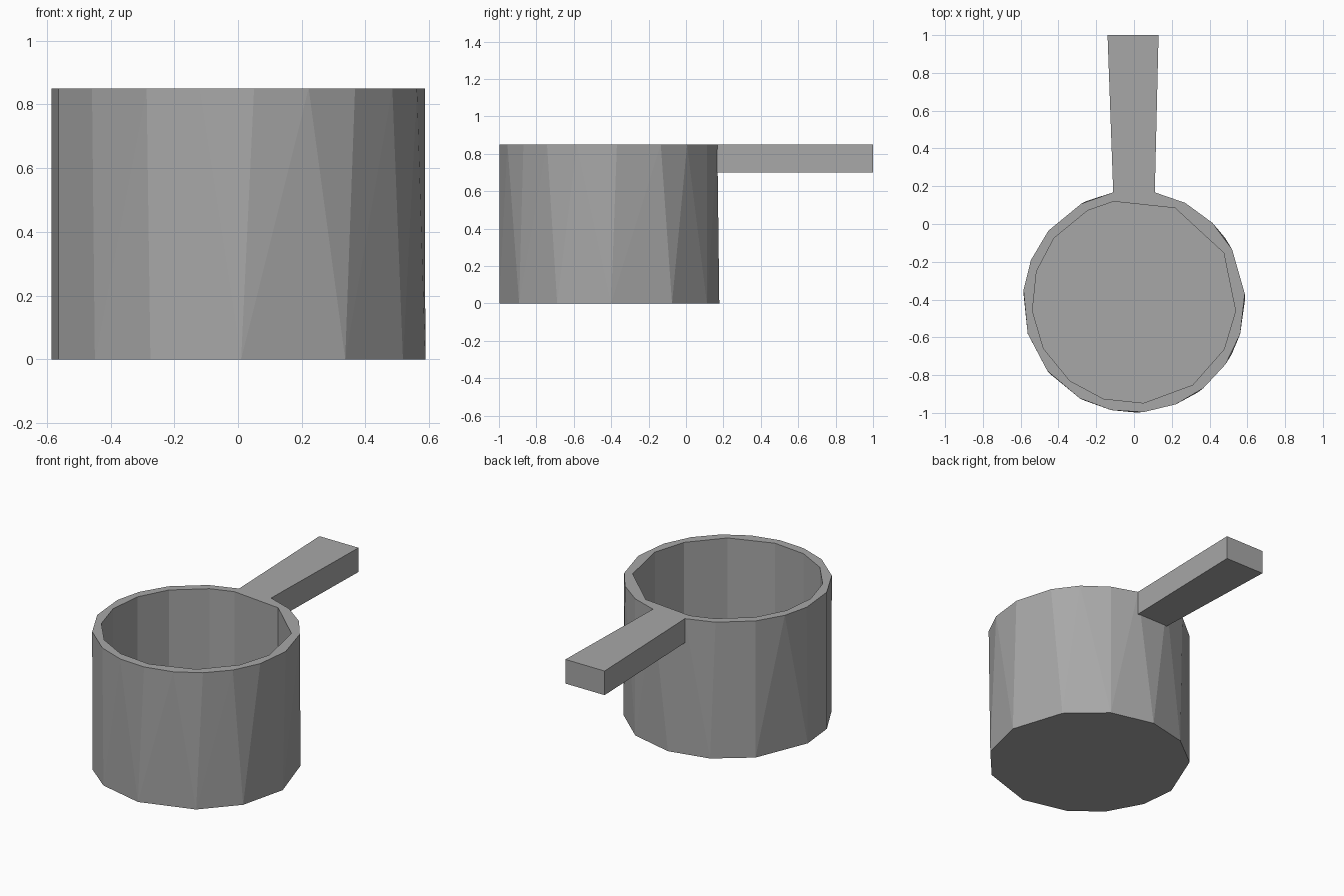
import bpy, bmesh, math

if "Cube" in bpy.data.objects:
    bpy.data.objects.remove(bpy.data.objects["Cube"])

CX, CY = 0.0, -0.41
R_OUT, R_IN = 0.588, 0.54
TOP, FLOOR = 0.85, 0.06

grey = bpy.data.materials.new("plain grey")
grey.diffuse_color = (0.39, 0.39, 0.39, 1)
grey.use_nodes = True
grey.node_tree.nodes["Principled BSDF"].inputs["Base Color"].default_value = grey.diffuse_color


def ring(points, radius, z):
    """Snap rough rim points on to a circle at height z."""
    out = []
    for x, y in points:
        a = math.atan2(y - CY, x - CX)
        out.append((CX + radius * math.cos(a), CY + radius * math.sin(a), z))
    return out


def add_object(name, bm):
    me = bpy.data.meshes.new(name)
    bm.to_mesh(me)
    bm.free()
    me.materials.append(grey)
    ob = bpy.data.objects.new(name, me)
    bpy.context.collection.objects.link(ob)
    return ob


def add_shell(bm, low, high, inward):
    """Faceted wall with closed bottom and open top; returns the rim edges."""
    verts = [bm.verts.new(p) for p in low + high]
    bmesh.ops.convex_hull(bm, input=verts)
    vs = set(verts)
    faces = [f for f in bm.faces if set(f.verts) <= vs]
    lid = [f for f in faces if all(v.co.z > TOP - 1e-4 for v in f.verts)]
    walls = [f for f in faces if f not in lid]
    bmesh.ops.delete(bm, geom=lid, context='FACES')
    if inward:
        bmesh.ops.reverse_faces(bm, faces=walls)
    for e in [e for e in bm.edges if not e.link_faces]:
        bm.edges.remove(e)
    return [e for e in bm.edges if set(e.verts) <= vs and len(e.link_faces) == 1]


# Irregular low-poly rims
outer_top = [(-.11, .17), (.11, .17), (.27, .11), (.41, .0), (.51, -.14),
             (.58, -.37), (.55, -.58), (.48, -.74), (.36, -.86), (.22, -.95),
             (.05, -.99), (-.12, -.98), (-.285, -.92), (-.46, -.78),
             (-.565, -.58), (-.588, -.35), (-.55, -.19), (-.46, -.03), (-.28, .11)]
outer_low = [(.0, .18), (.27, .11), (.49, -.07), (.587, -.40), (.52, -.69),
             (.335, -.89), (.01, -1.0), (-.275, -.93), (-.45, -.79),
             (-.56, -.58), (-.588, -.36), (-.46, -.03), (-.25, .12)]
inner_top = [(-.11, .13), (.22, .09), (.48, -.15), (.53, -.46), (.47, -.66),
             (.31, -.85), (.05, -.94), (-.16, -.92), (-.34, -.83), (-.48, -.66),
             (-.54, -.46), (-.52, -.25), (-.43, -.07), (-.25, .08)]

# Cup: outer wall, inner wall and flat rim between them
bm = bmesh.new()
rim = add_shell(bm, ring(outer_low, R_OUT, 0), ring(outer_top, R_OUT, TOP), False)
rim += add_shell(bm, ring(inner_top, R_IN, FLOOR), ring(inner_top, R_IN, TOP), True)
bmesh.ops.triangle_fill(bm, edges=rim, use_beauty=True, normal=(0, 0, 1))
bmesh.ops.dissolve_limit(bm, angle_limit=0.01, verts=bm.verts, edges=bm.edges)
add_object("cup", bm)

# Handle: bar widening away from the cup
bm = bmesh.new()
bmesh.ops.create_cube(bm, size=2)
for v in bm.verts:
    near = v.co.y < 0
    if v.co.x < 0:
        x = -0.11 if near else -0.14
    else:
        x = 0.11 if near else 0.13
    v.co = (x, 0.166 if near else 1.0, TOP if v.co.z > 0 else 0.70)
add_object("handle", bm)
